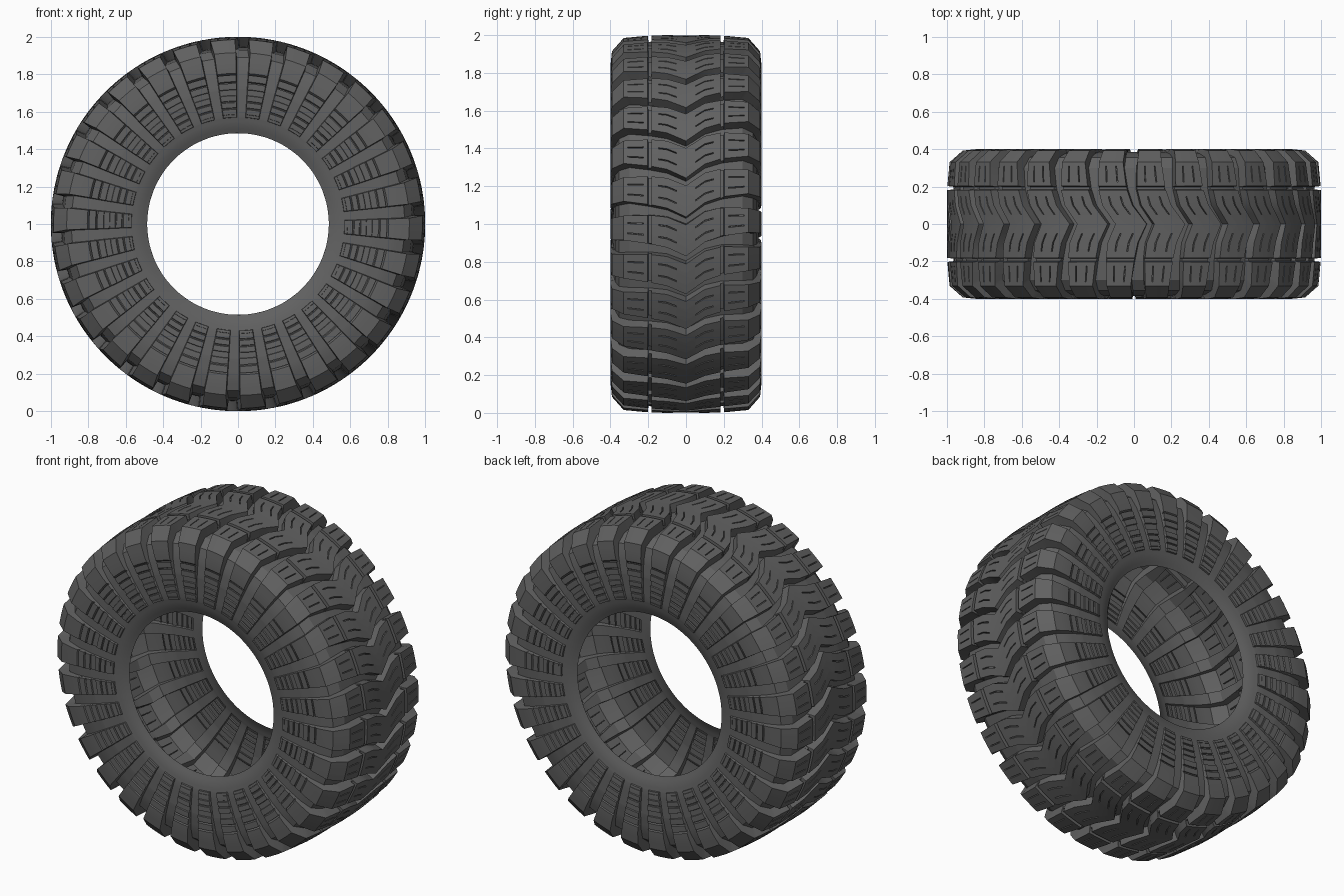
import bpy, bmesh, math

if "Cube" in bpy.data.objects:
    bpy.data.objects.remove(bpy.data.objects["Cube"])

LUGS = 30
PITCH = 2 * math.pi / LUGS
PHASE = math.radians(-5.5)

# Half cross-section keys, tread centre to bead:
# carcass y, carcass r, lug y, lug r, lug share of pitch, chevron skew, side stagger
KEYS = [
    (.00, .945, .00, .998, .80, .38, 0),
    (.10, .945, .10, 1.000, .77, .10, .7),
    (.19, .943, .19, .998, .73, .0, 1),
    (.30, .930, .33, .985, .63, -.04, 1),
    (.355, .89, .392, .915, .61, .0, 1),
    (.375, .82, .400, .840, .60, .0, 1),
    (.385, .72, .400, .720, .60, .0, 1),
    (.382, .60, .394, .600, .58, .0, 1),
    (.379, .57, .389, .570, .58, .0, 1),
    (.370, .53, .370, .530, .58, .0, 1),
    (.350, .485, .350, .485, .58, .0, 1),
]


def key(v):
    i = min(int(v), len(KEYS) - 2)
    f = v - i
    return [a + (b - a) * f for a, b in zip(KEYS[i], KEYS[i + 1])]


# Rows across the half tyre: (v, drop), drop 0 = lug top, 1 = carcass
rows = [(v, 0) for v in (0, .5, .51, 1, 1.5, 1.51, 2.25, 2.26, 2.85, 2.86,
                         3, 4, 4.5, 5, 6, 7, 8)]
rows += [(8.03, 1), (8.5, 1), (9, 1), (9.5, 1), (10, 1)]


def notch(v, width, drop):
    h = width / 2
    rows.extend([(v - h, 0), (v - h + .02, drop), (v + h - .02, drop), (v + h, 0)])


notch(2.0, .18, .6)                      # groove between centre and shoulder blocks
for v, w in ((7.5, .07), (6.86, .08), (6.56, .08), (6.15, .28), (5.7, .08), (5.33, .08)):
    notch(v, w, .5)                      # ladder rungs on the sidewall lugs
rows.sort()

# Columns across one lug: (t, kind)
COLS = [(-1.07, "base"), (-1, "top")]
for c in (-.4, .4):
    COLS += [(c - .04, "top"), (c - .025, "slit"), (c + .025, "slit"), (c + .04, "top")]
COLS += [(1, "top"), (1.07, "base")]


def ring(bm, v, drop, side):
    yb, rb, yt, rt, duty, skew, stag = key(v)
    slit = .505 < v < 1.505 or 2.255 < v < 2.855
    verts = []
    for n in range(LUGS):
        centre = PHASE + PITCH * (n + skew - .1 * side * stag)
        for t, kind in COLS:
            d = 1 if kind == "base" else drop
            if kind == "slit" and slit:
                d = max(d, .2)
            y, r = yt + (yb - yt) * d, rt + (rb - rt) * d
            a = centre + t * duty * PITCH / 2
            verts.append(bm.verts.new((r * math.sin(a), side * y, 1 + r * math.cos(a))))
    return verts


# Tyre shell: one open skin with hollow lugs
bm = bmesh.new()
rings = [ring(bm, v, d, -1) for v, d in reversed(rows)]
rings += [ring(bm, v, d, 1) for v, d in rows[1:]]
for a, b in zip(rings, rings[1:]):
    for i in range(len(a)):
        j = (i + 1) % len(a)
        bm.faces.new((a[i], b[i], b[j], a[j]))
bmesh.ops.remove_doubles(bm, verts=bm.verts, dist=1e-5)
bm.normal_update()
# Point the skin outwards
if sum(f.normal.x * f.calc_center_median().x for f in bm.faces) < 0:
    bmesh.ops.reverse_faces(bm, faces=bm.faces)
mesh = bpy.data.meshes.new("tyre")
bm.to_mesh(mesh)
bm.free()
tyre = bpy.data.objects.new("tyre", mesh)
bpy.context.collection.objects.link(tyre)

rubber = bpy.data.materials.new("dark_rubber")
rubber.diffuse_color = (.12, .12, .12, 1)
rubber.use_nodes = True
rubber.node_tree.nodes["Principled BSDF"].inputs["Base Color"].default_value = rubber.diffuse_color
mesh.materials.append(rubber)

bpy.context.view_layer.objects.active = tyre
tyre.select_set(True)
bpy.ops.object.shade_smooth_by_angle(angle=math.radians(25))
